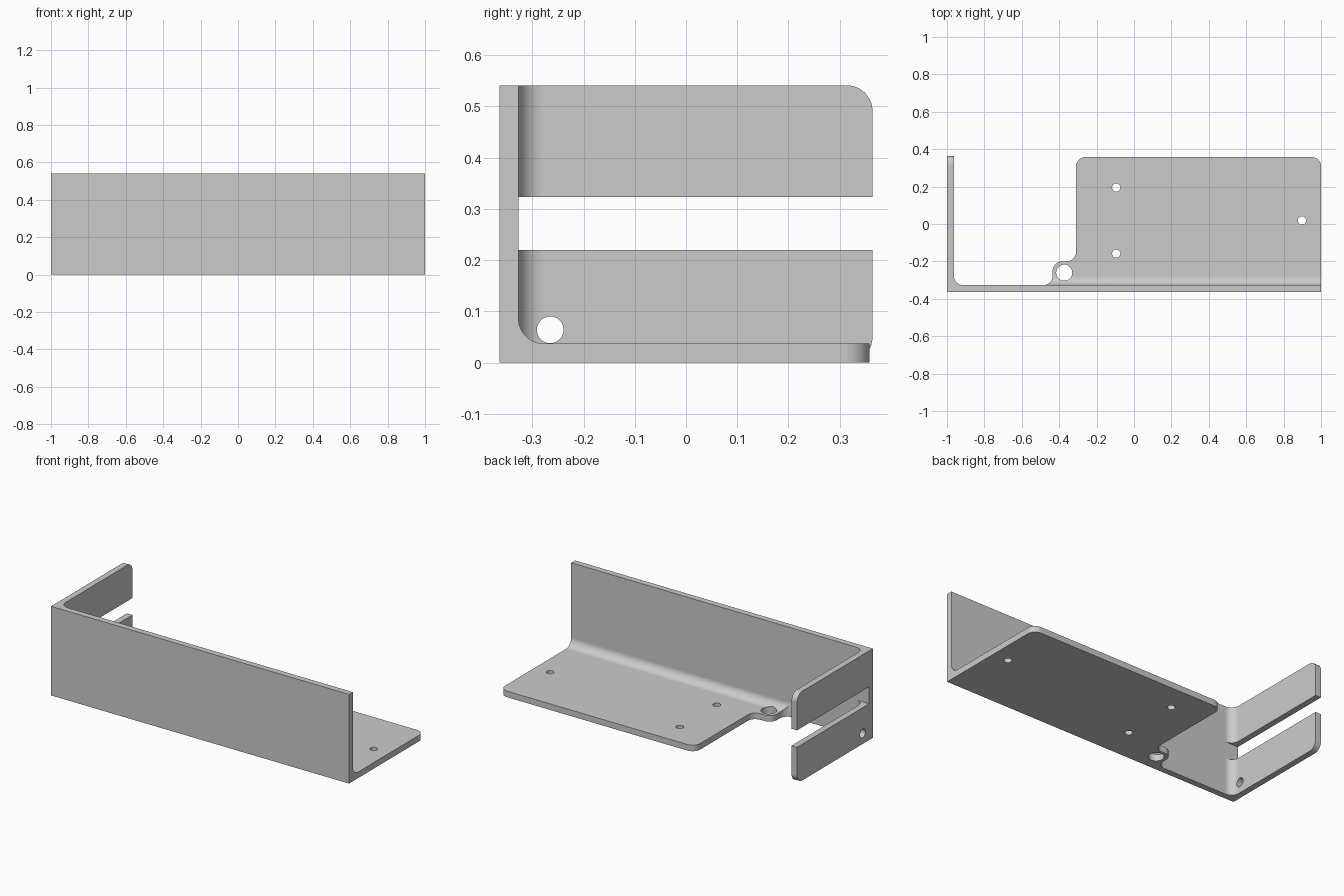
import bpy
import bmesh
from math import radians, tan
from mathutils import Vector

if "Cube" in bpy.data.objects:
    bpy.data.objects.remove(bpy.data.objects["Cube"], do_unlink=True)

HALF_DEPTH, HEIGHT, SHEET, BEND = 0.364, 0.541, 0.037, 0.05
INNER_Y = SHEET - HALF_DEPTH      # inside face of the front wall
INNER_X = SHEET - 1               # inside face of the side flange

steel = bpy.data.materials.new("grey steel")
steel.use_nodes = True
steel.diffuse_color = (0.6, 0.6, 0.6, 1)
steel.node_tree.nodes["Principled BSDF"].inputs["Base Color"].default_value = (0.6, 0.6, 0.6, 1)


def rounded(corners, steps=14):
    """Outline from (u, v) or (u, v, radius) corners."""
    out = []
    for i, corner in enumerate(corners):
        p = Vector(corner[:2])
        if len(corner) == 2:
            out.append(p)
            continue
        a = (Vector(corners[i - 1][:2]) - p).normalized()
        b = (Vector(corners[(i + 1) % len(corners)][:2]) - p).normalized()
        half = a.angle(b) / 2
        reach = corner[2] / tan(half)
        centre = p + (a + b) * reach / (1 + a.dot(b))
        start, end = p + a * reach - centre, p + b * reach - centre
        turn = start.angle_signed(end)
        for k in range(steps + 1):
            spoke = start.copy()
            c = -turn * k / steps
            from mathutils import Matrix
            out.append(centre + Matrix.Rotation(c, 2) @ spoke)
    return out


def prism(name, outline, axis, low, high):
    """Extrude an outline: axis z takes (x, y), axis x takes (y, z)."""
    place = (lambda p: (p.x, p.y, low)) if axis == "z" else (lambda p: (low, p.x, p.y))
    shift = (0, 0, high - low) if axis == "z" else (high - low, 0, 0)
    bm = bmesh.new()
    face = bm.faces.new([bm.verts.new(place(p)) for p in outline])
    top = bmesh.ops.extrude_face_region(bm, geom=[face])["geom"]
    bmesh.ops.translate(bm, vec=shift, verts=[v for v in top if isinstance(v, bmesh.types.BMVert)])
    bmesh.ops.recalc_face_normals(bm, faces=bm.faces)
    mesh = bpy.data.meshes.new(name)
    bm.to_mesh(mesh)
    bm.free()
    mesh.materials.append(steel)
    obj = bpy.data.objects.new(name, mesh)
    bpy.context.collection.objects.link(obj)
    return obj


def combine(target, tool, operation):
    """Apply a boolean and discard the tool."""
    tool.hide_render = True
    mod = target.modifiers.new("cut", "BOOLEAN")
    mod.operation, mod.solver, mod.object = operation, "EXACT", tool
    bpy.context.view_layer.objects.active = target
    bpy.ops.object.modifier_apply(modifier=mod.name)
    bpy.data.objects.remove(tool, do_unlink=True)


def drill(target, axis, u, v, r, low, high):
    square = [(u - r, v - r, r), (u + r, v - r, r), (u + r, v + r, r), (u - r, v + r, r)]
    points = rounded(square, 10)
    ring = [p for i, p in enumerate(points) if (p - points[i - 1]).length > 1e-4]
    combine(target, prism("drill", ring, axis, low, high), "DIFFERENCE")


# Front wall bent into the base plate
bracket = prism("bracket", rounded([
    (-HALF_DEPTH, 0), (0.5, 0), (0.5, SHEET), (INNER_Y, SHEET, BEND),
    (INNER_Y, HEIGHT), (-HALF_DEPTH, HEIGHT)]), "x", -1.1, 1.1)

# Plan outline with the eared notch
plan = prism("plan_outline", rounded([
    (-1, -0.5), (1, -0.5), (1, 0.358, BEND), (-0.31, 0.358, BEND),
    (-0.31, -0.2, BEND), (-0.435, -0.2, BEND), (-0.435, INNER_Y, BEND),
    (-1, INNER_Y)]), "z", -0.2, 0.8)
combine(bracket, plan, "INTERSECT")

# Side flange, bent from the front wall and split into two prongs
flange = prism("side_flange", rounded([
    (-1, -HALF_DEPTH), (-0.85, -HALF_DEPTH), (-0.85, INNER_Y),
    (INNER_X, INNER_Y, BEND), (INNER_X, 0.5), (-1, 0.5)]), "z", -0.2, 0.8)
prongs = prism("prong_outline", rounded([
    (-0.5, 0), (HALF_DEPTH, 0, BEND), (HALF_DEPTH, 0.22), (INNER_Y, 0.22),
    (INNER_Y, 0.323), (HALF_DEPTH, 0.323), (HALF_DEPTH, HEIGHT, BEND),
    (-0.5, HEIGHT)]), "x", -1.2, -0.7)
combine(flange, prongs, "INTERSECT")
combine(bracket, flange, "UNION")

# Holes in the base plate and the lower prong
for x, y, r in [(-0.095, 0.195, 0.022), (-0.095, -0.158, 0.022),
                (0.898, 0.019, 0.022), (-0.373, -0.26, 0.043)]:
    drill(bracket, "z", x, y, r, -0.1, 0.2)
drill(bracket, "x", -0.265, 0.064, 0.026, -1.1, -0.85)

# Smooth bends, crisp sheet edges
bpy.ops.object.select_all(action="DESELECT")
bracket.select_set(True)
bpy.context.view_layer.objects.active = bracket
bpy.ops.object.shade_smooth_by_angle(angle=radians(30))
weighted = bracket.modifiers.new("flat_faces", "WEIGHTED_NORMAL")
weighted.keep_sharp = True
